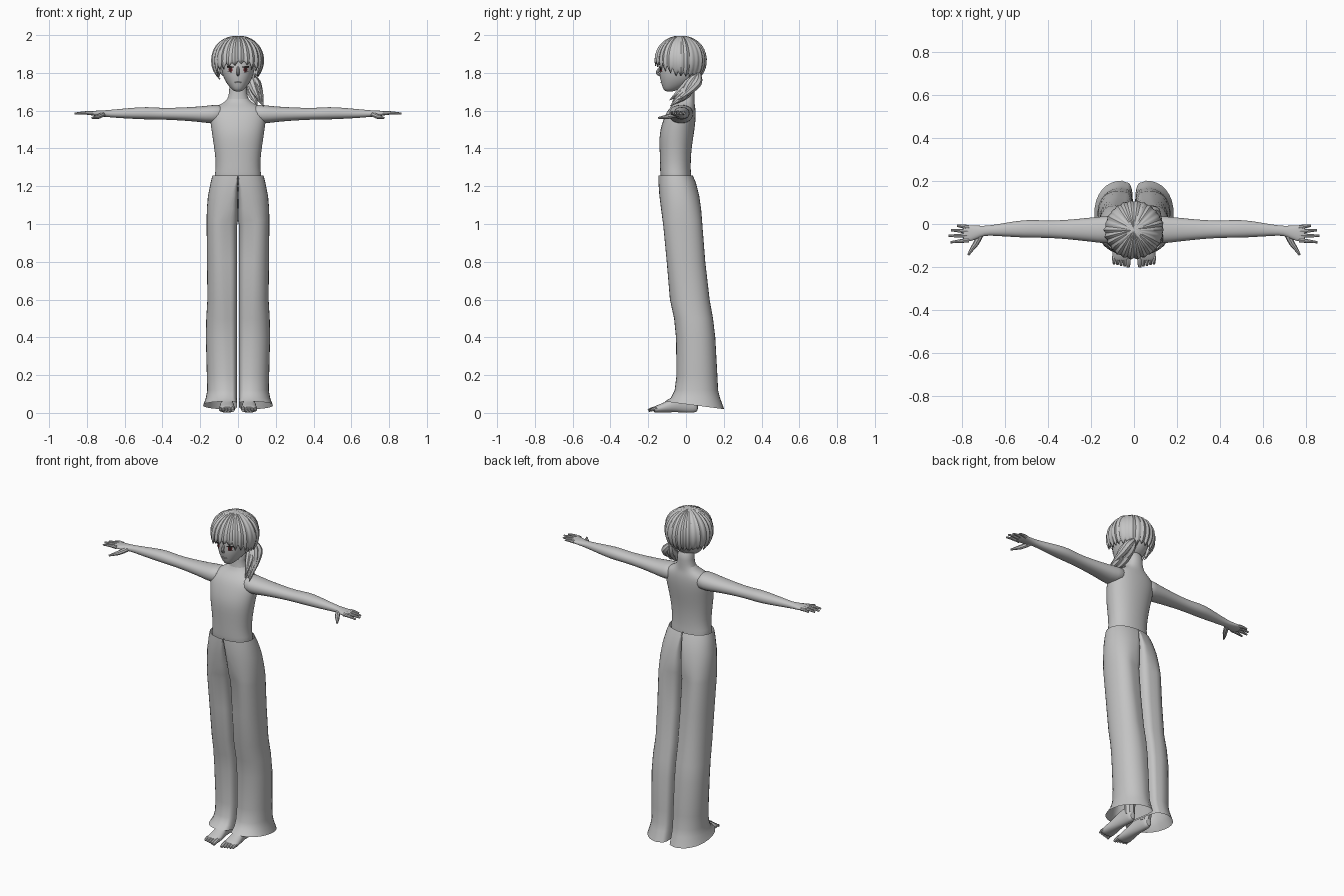
import bpy, bmesh, math, random
from mathutils import Vector

random.seed(4)
if "Cube" in bpy.data.objects:
    bpy.data.objects.remove(bpy.data.objects["Cube"])


def material(name, colour):
    m = bpy.data.materials.new(name)
    m.use_nodes = True
    m.diffuse_color = (*colour, 1)
    m.node_tree.nodes["Principled BSDF"].inputs["Base Color"].default_value = (*colour, 1)
    return m


GREY = material("plain grey", (0.55, 0.55, 0.55))
RED = material("dark red", (0.12, 0.015, 0.02))
BLACK = material("near black", (0.02, 0.015, 0.015))


def add_object(name, bm, mat, mirror=False, subsurf=0):
    bmesh.ops.recalc_face_normals(bm, faces=bm.faces[:])
    mesh = bpy.data.meshes.new(name)
    bm.to_mesh(mesh)
    bm.free()
    mesh.materials.append(mat)
    ob = bpy.data.objects.new(name, mesh)
    bpy.context.collection.objects.link(ob)
    if mirror:
        ob.modifiers.new("mirror", "MIRROR").use_mirror_merge = False
    if subsurf:
        mod = ob.modifiers.new("subdivision", "SUBSURF")
        mod.levels = mod.render_levels = subsurf
    return ob


def power(v, p):
    return math.copysign(abs(v) ** (2 / p), v)


def oval(a0, a1, b0, b1, p=2.2, n=20):
    """Rounded cross-section filling the given extents."""
    angles = [math.tau * i / n for i in range(n)]
    return [((a0 + a1) / 2 + (a1 - a0) / 2 * power(math.cos(t), p),
             (b0 + b1) / 2 + (b1 - b0) / 2 * power(math.sin(t), p)) for t in angles]


def loft(name, sections, mat=GREY, caps=True, **options):
    """Skin a list of closed 3D point loops."""
    bm = bmesh.new()
    loops = [[bm.verts.new(p) for p in s] for s in sections]
    for lower, upper in zip(loops, loops[1:]):
        for i in range(len(lower)):
            bm.faces.new((lower[i - 1], lower[i], upper[i], upper[i - 1]))
    if caps:
        bm.faces.new(loops[0])
        bm.faces.new(loops[-1])
    return add_object(name, bm, mat, **options)


def tube(name, points, radii, mat=GREY, mirror=False):
    """Tapered round strand through a few points."""
    curve = bpy.data.curves.new(name, "CURVE")
    curve.dimensions = "3D"
    curve.bevel_depth = 1
    curve.bevel_resolution = 2
    curve.resolution_u = 5
    curve.use_fill_caps = True
    spline = curve.splines.new("NURBS")
    spline.points.add(len(points) - 1)
    for sp, p, r in zip(spline.points, points, radii):
        sp.co = (*p, 1)
        sp.radius = r
    spline.use_endpoint_u = True
    spline.order_u = 3
    curve.materials.append(mat)
    ob = bpy.data.objects.new(name, curve)
    bpy.context.collection.objects.link(ob)
    bpy.ops.object.select_all(action="DESELECT")
    ob.select_set(True)
    bpy.context.view_layer.objects.active = ob
    bpy.ops.object.convert(target="MESH")
    ob = bpy.context.view_layer.objects.active
    if mirror:
        ob.modifiers.new("mirror", "MIRROR").use_mirror_merge = False
    return ob


def upright(rings, p=2.2):
    return [[(x, y, z) for x, y in oval(-w, w, y0, y1, p)] for z, w, y0, y1 in rings]


# Torso and neck: height, half width, front, back
loft("torso", upright([
    (1.2, .125, -.13, .035), (1.25, .127, -.137, .028), (1.3, .117, -.138, .025),
    (1.38, .124, -.14, .028), (1.45, .135, -.143, .038), (1.5, .142, -.137, .046),
    (1.55, .15, -.122, .052), (1.59, .15, -.105, .053), (1.617, .13, -.085, .05),
    (1.637, .085, -.062, .046), (1.66, .053, -.045, .045), (1.7, .047, -.045, .045),
    (1.76, .047, -.045, .045)]), subsurf=1)

# Head
head = loft("head", upright([
    (1.7, .016, -.108, -.07), (1.715, .036, -.122, -.03), (1.745, .062, -.132, .04),
    (1.785, .083, -.142, .075), (1.84, .093, -.143, .085), (1.9, .09, -.135, .085),
    (1.95, .06, -.1, .05)]), subsurf=1)
tube("nose", [(0, -.13, 1.84), (0, -.146, 1.815), (0, -.155, 1.797), (0, -.135, 1.787)],
     [.004, .008, .009, .006])
tube("lips", [(-.02, -.125, 1.75), (0, -.137, 1.75), (.02, -.125, 1.75)], [.002, .006, .002])


def eye_plate(name, x, z, w, h, mat, lift):
    """Thin oval laid onto the face."""
    bm = bmesh.new()
    bmesh.ops.create_circle(bm, cap_ends=True, cap_tris=True, segments=20, radius=1)
    for v in bm.verts:
        v.co = Vector((x + w * v.co.x, -.15, z + h * v.co.y))
    ob = add_object(name, bm, mat, mirror=True)
    wrap = ob.modifiers.new("wrap", "SHRINKWRAP")
    wrap.target = head
    wrap.offset = lift


eye_plate("irises", .05, 1.817, .017, .015, RED, .003)
eye_plate("pupils", .05, 1.817, .008, .009, BLACK, .005)
eye_plate("upper_lashes", .054, 1.831, .033, .005, BLACK, .006)
eye_plate("lower_lashes", .057, 1.803, .022, .002, BLACK, .004)

# Hair: a ridged dome whose locks end in jagged points
LOCKS, PER_LOCK, STEPS = 26, 6, 12
lengths = [random.uniform(.1, .3) for _ in range(LOCKS)]
bulges = [random.uniform(.02, .07) for _ in range(LOCKS)]
bm = bmesh.new()
columns = []
for i in range(LOCKS * PER_LOCK):
    lock, part = divmod(i, PER_LOCK)
    ridge = 1 - abs(part / PER_LOCK * 2 - 1)
    phi = math.tau * i / (LOCKS * PER_LOCK) - math.pi
    end = 1.58 + .52 * min(1, abs(phi) / 1.5) ** 2 + lengths[lock] * ridge
    if -1 < phi < 0:
        end += .06
    column = []
    for k in range(1, STEPS + 1):
        t = end * k / STEPS
        r = .975 + bulges[lock] * ridge * min(1, t)
        column.append(bm.verts.new((.137 * r * math.sin(t) * math.sin(phi),
                                    -.027 - .135 * r * math.sin(t) * math.cos(phi),
                                    1.866 + .134 * r * math.cos(t))))
    columns.append(column)
crown = bm.verts.new((0, -.027, 1.995))
for a, b in zip(columns, columns[1:] + columns[:1]):
    bm.faces.new((crown, a[0], b[0]))
    for k in range(STEPS - 1):
        bm.faces.new((a[k], a[k + 1], b[k + 1], b[k]))
hair = add_object("hair", bm, GREY)
hair.modifiers.new("thickness", "SOLIDIFY").thickness = .006

# Side ponytail falling over the left shoulder
for i in range(9):
    dx, dy, dz = (random.uniform(-.025, .025) for _ in range(3))
    tube("ponytail_strand", [
        (.06, .065, 1.79), (.075 + dx, .045 + dy, 1.755), (.085 + dx, .015 + dy, 1.71 + dz),
        (.1 + dx, -.025 + dy, 1.675 + dz), (.115 + dx, -.065 + dy, 1.645 + dz)],
        [.016, .026, .024, .016, .001])

# Arms: distance out, front, back, underside, top
arm = [(.07, -.09, .045, 1.54, 1.635), (.14, -.092, .036, 1.53, 1.63),
       (.2, -.083, .031, 1.54, 1.622), (.3, -.072, .02, 1.548, 1.617),
       (.4, -.064, .015, 1.553, 1.613), (.48, -.065, .021, 1.553, 1.621),
       (.55, -.062, .015, 1.556, 1.616), (.65, -.055, -.004, 1.562, 1.607),
       (.7, -.053, -.009, 1.567, 1.602), (.735, -.072, -.007, 1.569, 1.601),
       (.78, -.086, -.004, 1.575, 1.598), (.8, -.08, -.01, 1.58, 1.595)]
loft("arms", [[(x, y, z) for y, z in oval(*extent)] for x, *extent in arm],
     mirror=True, subsurf=1)

# Fingers: base y, tip x, tip y
for finger, y, tip_x, tip_y in [("index", -.075, .855, -.085), ("middle", -.054, .865, -.055),
                                ("ring", -.034, .853, -.029), ("little", -.015, .825, -.008)]:
    tube(finger + "_fingers", [(.77, y, 1.587), ((.77 + tip_x) / 2, (y + tip_y) / 2, 1.59),
                               (tip_x, tip_y, 1.584)], [.011, .009, .005], mirror=True)
tube("thumbs", [(.715, -.05, 1.58), (.735, -.09, 1.57), (.755, -.115, 1.565),
                (.773, -.145, 1.562)], [.014, .014, .01, .005], mirror=True)

# Flared trousers, one mirrored half: height, outer side, front, back
half = 16
sections = []
for z, side, front, back in [
        (1.257, .135, -.146, .036), (1.22, .145, -.146, .052), (1.15, .159, -.141, .07),
        (1.08, .165, -.132, .08), (1.02, .166, -.124, .085), (.99, .166, -.12, .087),
        (.8, .164, -.102, .102), (.6, .162, -.085, .125), (.5, .168, -.063, .143),
        (.4, .17, -.053, .155), (.2, .165, -.05, .166), (.12, .163, -.06, .17),
        (.08, .17, -.08, .18), (.033, .185, -.112, .202)]:
    below = z < 1.01
    peak = .052 + .038 * z if below else .35 * (1.26 - z)
    inner = .005 if below else 0
    mid, depth = (front + back) / 2, (back - front) / 2
    loop = []
    for i in range(half + 1):                    # rounded outer side
        t = math.pi * (i / half - .5)
        loop.append((peak + (side - peak) * power(math.cos(t), 2.2),
                     mid + depth * power(math.sin(t), 2.2)))
    for i in range(half):                        # recessed inner panel
        t = math.pi * (.5 - (i + .3) / (half - .4))
        loop.append((peak - (peak - inner) * power(math.cos(t), 4),
                     mid + depth * power(math.sin(t), 4) * (.96 if below else 1)))
    tilt = .13 if z < .05 else 0
    sections.append([(x, y, z - tilt * (y - .1)) for x, y in loop])
loft("trousers", sections, caps=False, mirror=True)

# Bare feet: position, inner side, outer side, sole, top
foot = [(.065, .04, .075, .008, .05), (.04, .03, .085, 0, .09), (0, .03, .085, 0, .11),
        (-.05, .026, .09, .004, .09), (-.1, .02, .098, .002, .062),
        (-.15, .014, .102, 0, .042), (-.175, .016, .1, .002, .032)]
loft("feet", [[(x, y, z) for x, z in oval(*extent)] for y, *extent in foot],
     mirror=True, subsurf=1)
tube("ankles", [(.057, .03, .05), (.065, .04, .15), (.075, .05, .3)], [.03, .032, .04], mirror=True)
for i in range(5):
    x = .027 + i * .0165
    r = .012 if i == 0 else .009
    tube("toes", [(x, -.15, .022), (x, -.175, .024), (x, -.2 + .004 * i, .012)],
         [r, r, r * .7], mirror=True)

# Smooth shading that keeps creases sharp
bpy.ops.object.select_all(action="DESELECT")
for ob in bpy.context.scene.objects:
    if ob.type == "MESH":
        ob.select_set(True)
        bpy.context.view_layer.objects.active = ob
bpy.ops.object.shade_smooth_by_angle(angle=math.radians(35))
